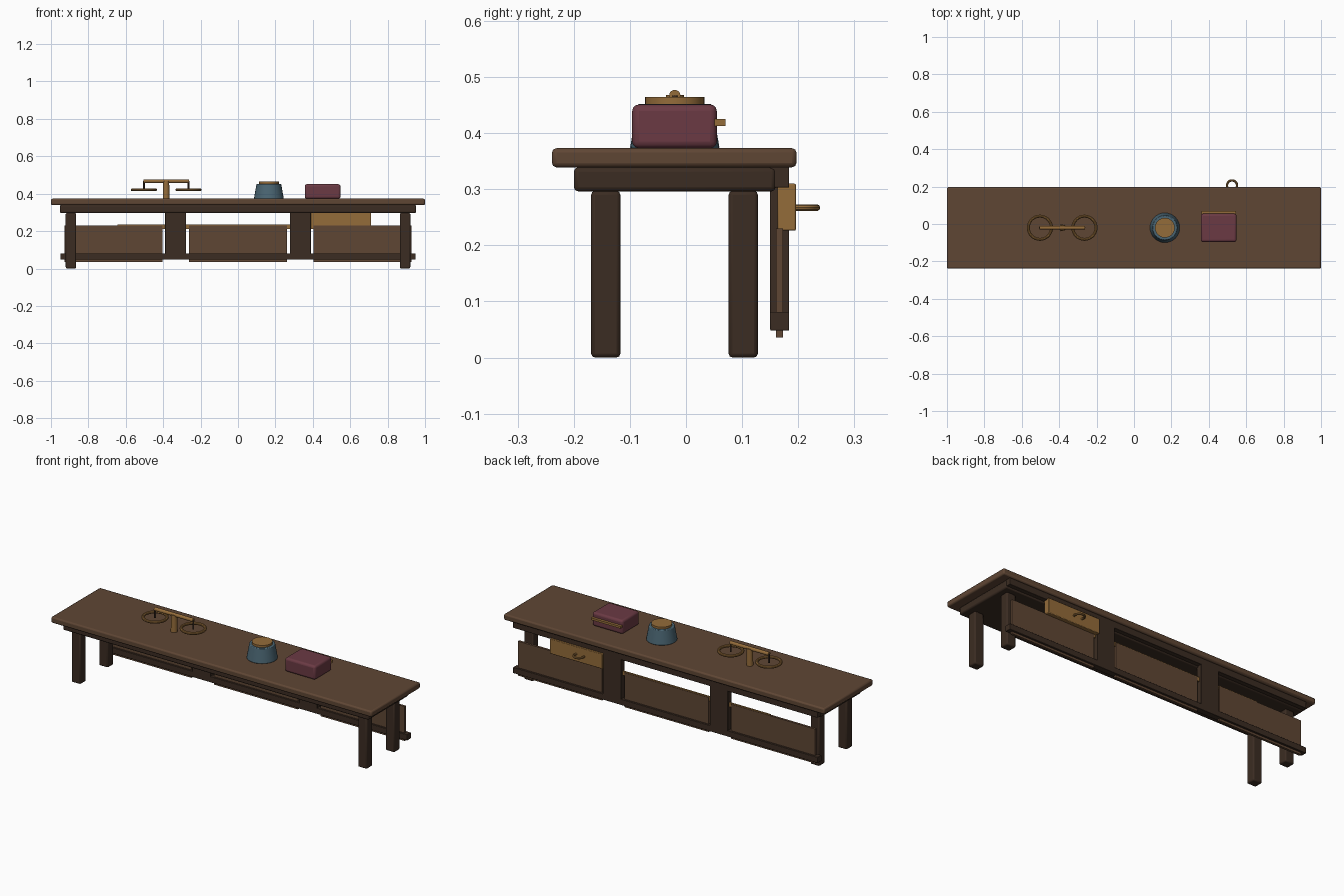
import bpy, math

if "Cube" in bpy.data.objects:
    bpy.data.objects.remove(bpy.data.objects["Cube"])

def material(name, hex_code):
    m = bpy.data.materials.new(name)
    lin = [((int(hex_code[i:i + 2], 16) / 255 + 0.055) / 1.055) ** 2.4 for i in (0, 2, 4)]
    m.diffuse_color = (*lin, 1)
    m.use_nodes = True
    m.node_tree.nodes["Principled BSDF"].inputs["Base Color"].default_value = m.diffuse_color
    return m

WOOD = material("brown wood", "5f4634")
DARK = material("dark wood", "3b2c22")
BRASS = material("brass", "946c3a")
TEAL = material("teal glaze", "4a6572")
MAROON = material("maroon cloth", "6b3a44")

def finish(name, mat, bevel=0.0, segments=2):
    o = bpy.context.object
    o.name = name
    o.data.materials.append(mat)
    if bevel:
        b = o.modifiers.new("bevel", "BEVEL")
        b.width, b.segments = bevel, segments
    bpy.ops.object.shade_smooth_by_angle(angle=math.radians(35))
    return o

def box(name, mat, x, y, z, bevel=0.0, segments=2):
    """Box from (min, max) ranges."""
    bpy.ops.mesh.primitive_cube_add(size=1, location=[(a + b) / 2 for a, b in (x, y, z)])
    bpy.context.object.scale = [b - a for a, b in (x, y, z)]
    bpy.ops.object.transform_apply(location=False, rotation=False, scale=True)
    return finish(name, mat, bevel, segments)

def cone(name, mat, loc, r1, r2, depth, rot=(0, 0, 0), bevel=0.0, sides=32):
    bpy.ops.mesh.primitive_cone_add(vertices=sides, radius1=r1, radius2=r2, depth=depth,
                                    location=loc, rotation=rot)
    return finish(name, mat, bevel)

def ring(name, loc, major, minor):
    bpy.ops.mesh.primitive_torus_add(location=loc, major_radius=major, minor_radius=minor,
                                     major_segments=32, minor_segments=10)
    return finish(name, BRASS)

# Table top, apron slab and legs
box("table_top", WOOD, (-1, 1), (-0.239, 0.197), (0.339, 0.373), 0.008)
box("apron", DARK, (-0.953, 0.953), (-0.2, 0.16), (0.296, 0.339), 0.008)
for sx, side in ((-1, "left"), (1, "right")):
    for y, end in ((-0.143, "front"), (0.102, "back")):
        x = sx * 0.893
        box(f"{end}_{side}_leg", DARK, (x - 0.028, x + 0.028), (y - 0.026, y + 0.026),
            (0, 0.297), 0.007)

# Back frame: rails, posts and hanging panels
box("back_top_rail", DARK, (-0.95, 0.95), (0.15, 0.184), (0.303, 0.34), 0.002)
box("back_bottom_rail", DARK, (-0.95, 0.95), (0.15, 0.184), (0.048, 0.081), 0.002)
for x in (-0.333, 0.333):
    box("back_post", DARK, (x - 0.056, x + 0.056), (0.15, 0.184), (0.048, 0.31), 0.002)
for x in (-0.665, 0, 0.665):
    box("back_panel", WOOD, (x - 0.262, x + 0.262), (0.16, 0.173), (0.036, 0.23))

# Brass strip along the panel tops, drawer and ring pull
box("brass_strip", BRASS, (-0.645, 0.645), (0.163, 0.171), (0.212, 0.235))
box("drawer", BRASS, (0.385, 0.712), (0.163, 0.196), (0.226, 0.31), 0.003)
ring("drawer_pull", (0.524, 0.206, 0.267), 0.027, 0.006)

# Balance scale
cone("scale_post", BRASS, (-0.384, -0.02, 0.42), 0.018, 0.016, 0.096)
cone("scale_beam", BRASS, (-0.384, -0.02, 0.467), 0.01, 0.01, 0.242,
     (0, math.pi / 2, 0), sides=20)
for x in (-0.503, -0.265):
    cone("scale_hanger", DARK, (x, -0.02, 0.442), 0.005, 0.005, 0.05, sides=12)
    ring("scale_pan", (x, -0.02, 0.421), 0.062, 0.008)

# Tapered jar with lid
cone("jar", TEAL, (0.165, -0.02, 0.412), 0.08, 0.066, 0.08, bevel=0.003)
cone("jar_lid", BRASS, (0.165, -0.02, 0.457), 0.053, 0.053, 0.014)

# Small padded chest with a brass strip on its back
box("chest", MAROON, (0.357, 0.548), (-0.096, 0.055), (0.373, 0.451), 0.012, 3)
box("chest_strip", BRASS, (0.36, 0.545), (0.05, 0.07), (0.413, 0.425))
